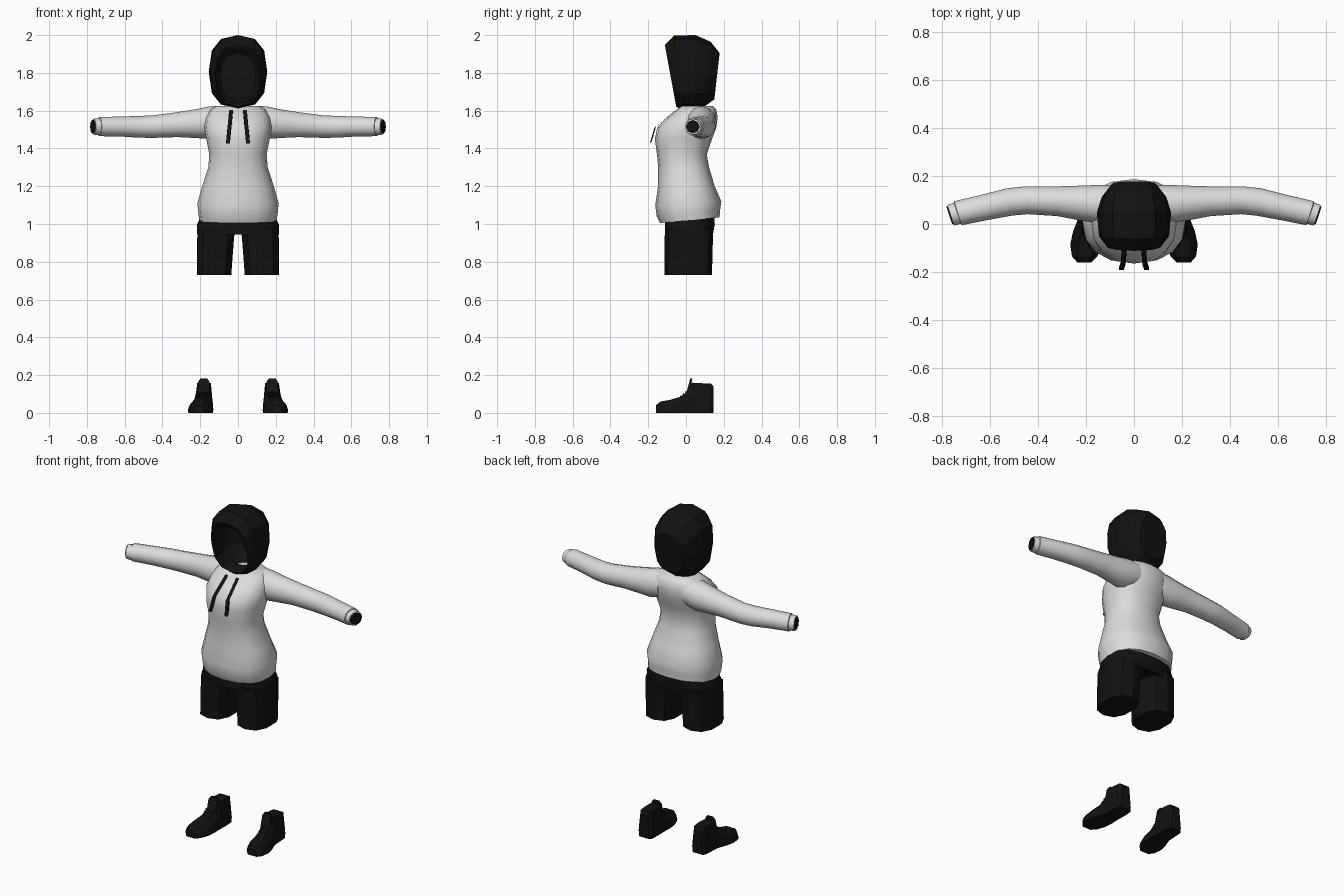
import bpy, bmesh, math
from mathutils import Vector

if "Cube" in bpy.data.objects:
    bpy.data.objects.remove(bpy.data.objects["Cube"])


def material(name, v):
    m = bpy.data.materials.new(name)
    m.diffuse_color = (v, v, v, 1)
    m.use_nodes = True
    m.node_tree.nodes["Principled BSDF"].inputs["Base Color"].default_value = m.diffuse_color
    return m


WHITE = material("light fabric", 0.72)
BLACK = material("black fabric", 0.006)


def loft(name, rings, mat, smooth=None, caps=(True, True), end_mat=None):
    """Skin a list of equal-length point rings."""
    bm = bmesh.new()
    rows = [[bm.verts.new(p) for p in r] for r in rings]
    n = len(rows[0])
    for a, b in zip(rows, rows[1:]):
        for i in range(n):
            j = (i + 1) % n
            bm.faces.new((a[i], a[j], b[j], b[i]))
    if caps[0]:
        bm.faces.new(rows[0][::-1])
    if caps[1]:
        f = bm.faces.new(rows[-1])
        f.material_index = 1 if end_mat else 0
    bmesh.ops.recalc_face_normals(bm, faces=bm.faces)
    me = bpy.data.meshes.new(name)
    bm.to_mesh(me)
    bm.free()
    ob = bpy.data.objects.new(name, me)
    bpy.context.collection.objects.link(ob)
    me.materials.append(mat)
    if end_mat:
        me.materials.append(end_mat)
    if smooth:
        bpy.ops.object.select_all(action='DESELECT')
        ob.select_set(True)
        bpy.context.view_layer.objects.active = ob
        bpy.ops.object.shade_smooth_by_angle(angle=math.radians(smooth))
    return ob


def oval(n, p=1.0, turn=0.0):
    """Unit ring; p below 1 makes it squarer."""
    out = []
    for i in range(n):
        a = 2 * math.pi * i / n + turn
        c, s = math.cos(a), math.sin(a)
        out.append((math.copysign(abs(c) ** p, c), math.copysign(abs(s) ** p, s)))
    return out


def level(z, hw, y0, y1, xc=0, n=16, p=0.85, tilt=0.0, turn=0.0):
    """Horizontal ring between two depths."""
    yc, hy = (y0 + y1) / 2, (y1 - y0) / 2
    return [(xc + hw * c, yc + hy * s, z + tilt * s) for c, s in oval(n, p, turn)]


# Sweater body: height, half width, front, back, tilt
body = [(1.02, .205, -.138, .178, .015), (1.055, .21, -.155, .18, .015),
        (1.11, .215, -.163, .187, .01), (1.20, .19, -.148, .152, 0),
        (1.30, .157, -.147, .122, 0), (1.37, .152, -.154, .11, 0),
        (1.45, .168, -.165, .138, 0), (1.51, .178, -.152, .16, 0),
        (1.565, .172, -.098, .168, 0), (1.605, .15, -.05, .16, 0),
        (1.625, .115, -.025, .14, 0)]
loft("sweater_body", [level(z, hw, a, b, tilt=t) for z, hw, a, b, t in body], WHITE, 60)

# Sleeves with narrower cuffs: x, depth centre, half depth, bottom, top, slant
arm = [(.08, .085, .075, 1.47, 1.625, 0), (.15, .083, .08, 1.45, 1.623, 0),
       (.22, .087, .073, 1.455, 1.608, 0), (.32, .095, .062, 1.46, 1.592, 0),
       (.45, .099, .058, 1.456, 1.575, .005), (.52, .092, .057, 1.457, 1.572, .01),
       (.62, .07, .053, 1.463, 1.569, .012), (.735, .045, .05, 1.465, 1.566, .015),
       (.737, .045, .044, 1.47, 1.56, .015), (.765, .036, .043, 1.473, 1.557, .014)]
hand = (.765, .036, .037, 1.479, 1.551, .012)


def arm_ring(s, side, n):
    x, yc, hy, z0, z1, sl = s
    return [(side * (x + sl * c), yc + hy * c, (z0 + z1) / 2 + (z1 - z0) / 2 * d)
            for c, d in oval(n)]


for side, tag in ((-1, "left"), (1, "right")):
    loft(tag + "_sleeve", [arm_ring(s, side, 12) for s in arm], WHITE, 50)
    # Dark cuff opening
    end = (hand[0] + .006,) + hand[1:]
    loft(tag + "_cuff_opening", [arm_ring(hand, side, 8), arm_ring(end, side, 8)], BLACK)

# Hood: depth at top, depth at bottom, half width, bottom, top
hood = [(.0, .02, .115, 1.645, 1.93), (-.10, -.042, .112, 1.632, 1.925),
        (-.112, -.052, .122, 1.622, 1.948), (-.062, -.04, .146, 1.613, 1.998),
        (.05, .045, .155, 1.612, 2.0), (.13, .095, .135, 1.62, 1.965),
        (.178, .15, .095, 1.66, 1.905)]


def hood_ring(yt, yb, hw, z0, z1):
    pts = []
    for c, s in oval(12, 0.78, math.pi / 2):
        t = (s + 1) / 2
        pts.append((hw * c, yb + (yt - yb) * t, z0 + (z1 - z0) * t))
    return pts


loft("hood", [hood_ring(*h) for h in hood], BLACK, caps=(False, True))

# Drawstrings hanging down the chest
for side, tag in ((-1, "left"), (1, "right")):
    path = [(.037, -.06, 1.598), (.045, -.163, 1.512), (.053, -.187, 1.43)]
    w, d = .010, .005
    loft(tag + "_drawstring",
         [[(side * x - w, y - d, z - d), (side * x + w, y - d, z - d),
           (side * x + w, y + d, z + d), (side * x - w, y + d, z + d)]
          for x, y, z in path], BLACK)

# Shorts: seat and two legs
loft("shorts_seat", [level(.945, .218, -.112, .145, n=14, p=.75),
                     level(1.0, .216, -.113, .155, n=14, p=.75),
                     level(1.05, .19, -.11, .15, n=14, p=.75)], BLACK, 40)
for side, tag in ((-1, "left"), (1, "right")):
    loft(tag + "_shorts_leg",
         [level(.73, .094, -.115, .138, side * .126, 10, .8, turn=math.pi / 10),
          level(.85, .099, -.114, .14, side * .122, 10, .8, turn=math.pi / 10),
          level(.97, .103, -.112, .145, side * .116, 10, .8, turn=math.pi / 10)],
         BLACK, 30)

# Shoes: depth, centre, half width, height, top fullness
shoe = [(-.16, .207, .03, .04, .6), (-.135, .206, .053, .06, .55),
        (-.085, .2, .066, .069, .5), (-.03, .192, .062, .085, .45),
        (.005, .186, .054, .112, .5), (.03, .182, .05, .16, .6),
        (.085, .18, .049, .157, .75), (.132, .18, .046, .155, .7),
        (.145, .18, .034, .14, .7)]
half = [(.95, 0), (1, .2), (.86, .6), (None, 1)]
for side, tag in ((-1, "left"), (1, "right")):
    rings = []
    for y, xc, hw, h, top in shoe:
        prof = [(hw * (top if k is None else k), h * f) for k, f in half]
        rings.append([(side * xc + x, y, z) for x, z in prof] +
                     [(side * xc - x, y, z) for x, z in reversed(prof)])
    loft(tag + "_shoe", rings, BLACK)
    # Tongue rising above the ankle
    loft(tag + "_shoe_tongue",
         [[(side * .181 + x, y + dy, z) for x, dy in
           ((-w, 0), (w, 0), (w, .012), (-w, .012))]
          for y, z, w in ((.0, .1, .03), (.018, .165, .03), (.022, .182, .018))], BLACK)
    # Laces across the front
    for i in range(3):
        y, z = -.028 + .014 * i, .086 + .012 * i
        loft(tag + "_lace_%d" % (i + 1),
             [[(side * .188 + sx * .028, y + a, z + b) for a, b in
               ((-.005, 0), (0, .007), (.005, 0), (0, -.007))] for sx in (-1, 1)], BLACK)
